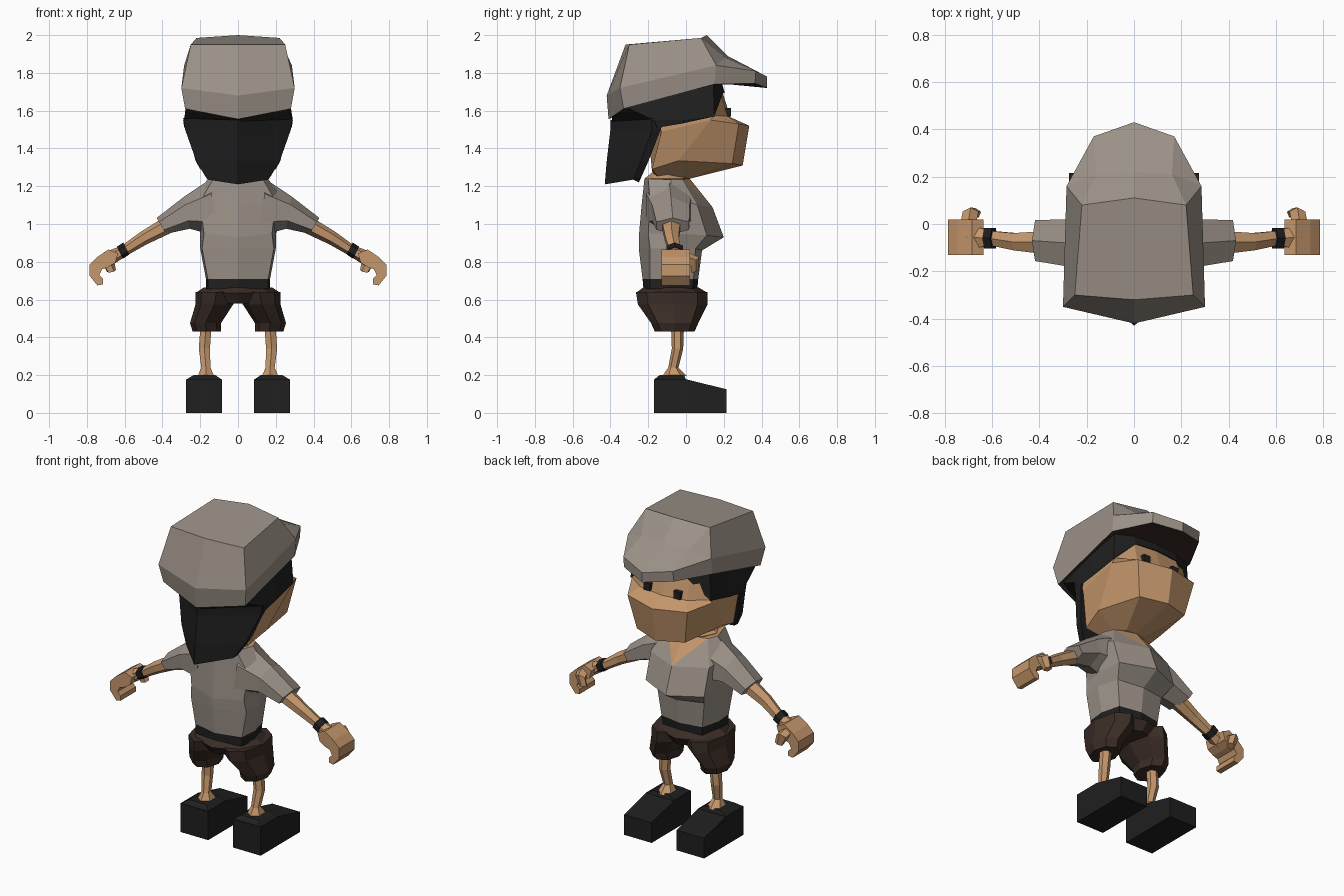
import bpy, bmesh, math
from mathutils import Vector

cube = bpy.data.objects.get("Cube")
if cube:
    bpy.data.objects.remove(cube, do_unlink=True)


def material(name, rgb):
    m = bpy.data.materials.new(name)
    m.use_nodes = True
    m.diffuse_color = (*rgb, 1)
    bsdf = next(n for n in m.node_tree.nodes if n.type == 'BSDF_PRINCIPLED')
    bsdf.inputs["Base Color"].default_value = (*rgb, 1)
    return m


GREY = material("warm_grey_cloth", (0.33, 0.285, 0.245))
SKIN = material("skin", (0.56, 0.31, 0.15))
BLACK = material("black", (0.014, 0.014, 0.014))
BROWN = material("dark_brown_cloth", (0.042, 0.025, 0.019))


def loft(name, rings, mats, mirror=False, caps=(True, True)):
    """Bridge closed rings; repeated points merge, mats gives one material per band."""
    if not isinstance(mats, list):
        mats = [mats] * (len(rings) - 1)
    slots = list(dict.fromkeys(mats))
    bm, seen = bmesh.new(), {}

    def vert(p):
        key = tuple(round(c, 4) for c in p)
        if key not in seen:
            seen[key] = bm.verts.new(p)
        return seen[key]

    def face(points, mat):
        vs = list(dict.fromkeys(vert(p) for p in points))
        if len(vs) > 2 and not bm.faces.get(vs):
            bm.faces.new(vs).material_index = slots.index(mat)

    for r0, r1, mat in zip(rings, rings[1:], mats):
        n = len(r0)
        for i in range(n):
            j = (i + 1) % n
            face((r0[i], r0[j], r1[j], r1[i]), mat)
    if caps[0]:
        face(rings[0], mats[0])
    if caps[1]:
        face(rings[-1], mats[-1])
    bmesh.ops.recalc_face_normals(bm, faces=bm.faces)
    mesh = bpy.data.meshes.new(name)
    bm.to_mesh(mesh)
    bm.free()
    for m in slots:
        mesh.materials.append(m)
    ob = bpy.data.objects.new(name, mesh)
    bpy.context.collection.objects.link(ob)
    if mirror:
        ob.modifiers.new("Mirror", 'MIRROR').use_mirror_merge = False


def sym(*half):
    """Full ring from a half ring that starts and ends on the centre plane."""
    return list(half) + [(-x, y, z) for x, y, z in reversed(half[1:-1])]


def oval(c, a, b, n=6):
    """Ring around c; b is the first radius direction, a the second."""
    c, a, b = Vector(c), Vector(a), Vector(b)
    return [tuple(c + b * math.cos(2 * math.pi * i / n) + a * math.sin(2 * math.pi * i / n))
            for i in range(n)]


def flat(x, y, z, rx, ry, n=8):
    return oval((x, y, z), (rx, 0, 0), (0, ry, 0), n)


# Cap with brim
mid_back = [(.285, .16, 1.84), (.30, -.35, 1.72), (0, -.42, 1.68)]
loft("cap", [
    sym((0, .11, 2.0), (.22, .08, 1.985), (.22, .08, 1.985), (.25, -.30, 1.95), (0, -.32, 1.95)),
    sym((0, .22, 1.89), (.16, .21, 1.88), *mid_back),
    sym((0, .43, 1.78), (.17, .37, 1.81), *mid_back),
    sym((0, .43, 1.72), (.17, .365, 1.745), (.285, .15, 1.74), (.28, -.33, 1.61), (0, -.41, 1.555)),
    sym((0, .18, 1.75), (.14, .17, 1.745), (.25, .14, 1.735), (.24, -.30, 1.62), (0, -.34, 1.59)),
], [GREY, GREY, GREY, BROWN], caps=(True, False))

# Hair: a band around the head and a long wedge at the back
loft("hair_band", [
    sym((0, .185, 1.77), (.15, .175, 1.77), (.25, .14, 1.76), (.25, -.05, 1.72), (.25, -.28, 1.66), (0, -.37, 1.62)),
    sym((0, .195, 1.73), (.15, .185, 1.73), (.265, .145, 1.73), (.27, -.05, 1.68), (.265, -.30, 1.61), (0, -.39, 1.57)),
    sym((0, .205, 1.695), (.15, .195, 1.69), (.275, .15, 1.57), (.285, -.02, 1.55), (.29, -.17, 1.55), (0, -.395, 1.54)),
    sym((0, .20, 1.694), (.15, .19, 1.689), (.27, .145, 1.568), (.28, -.03, 1.53), (.285, -.15, 1.51), (0, -.395, 1.50)),
], BLACK, caps=(False, False))
loft("hair_back", [
    sym((0, -.12, 1.55), (.285, -.12, 1.55), (.29, -.18, 1.56), (0, -.40, 1.55)),
    sym((0, -.14, 1.50), (.28, -.13, 1.51), (.28, -.18, 1.50), (0, -.40, 1.50)),
    sym((0, -.21, 1.33), (.22, -.20, 1.33), (.22, -.24, 1.33), (0, -.42, 1.33)),
    sym((0, -.25, 1.22), (.165, -.24, 1.24), (.16, -.28, 1.235), (0, -.43, 1.21)),
], BLACK)

# Head with a protruding muzzle
loft("head", [
    sym((0, .18, 1.74), (.15, .17, 1.74), (.245, .14, 1.73), (.25, -.20, 1.64), (0, -.22, 1.64)),
    sym((0, .235, 1.565), (.16, .22, 1.57), (.265, .15, 1.575), (.27, -.15, 1.53), (0, -.2, 1.53)),
    sym((0, .335, 1.52), (.205, .28, 1.53), (.27, .13, 1.55), (.265, -.13, 1.49), (0, -.2, 1.49)),
    sym((0, .30, 1.31), (.165, .245, 1.32), (.225, -.04, 1.335), (.20, -.18, 1.29), (0, -.18, 1.28)),
    sym((0, .02, 1.24), (.07, .02, 1.24), (.10, -.05, 1.25), (.09, -.15, 1.25), (0, -.16, 1.25)),
], SKIN)
loft("neck", [flat(0, -.09, 1.28, .09, .08), flat(0, -.10, 1.24, .14, .12),
              flat(0, -.10, 1.20, .12, .10)], SKIN)

# Eyes
loft("eye", [[(x, y, z) for x, z in ((.08, 1.57), (.125, 1.57), (.125, 1.615), (.08, 1.615))]
             for y in (.19, .238)], BLACK, mirror=True)

# Shirt with belt band and open V neckline
collar = [(.135, -.02, 1.235), (.16, -.08, 1.235), (.13, -.20, 1.24), (0, -.22, 1.24)]
loft("shirt", [
    sym((0, .06, .655), (.135, .035, .655), (.17, -.08, .655), (.16, -.19, .655), (0, -.225, .655)),
    sym((0, .065, .71), (.14, .04, .71), (.17, -.08, .71), (.16, -.19, .71), (0, -.23, .71)),
    sym((0, .085, .86), (.16, .05, .87), (.20, -.08, .87), (.19, -.19, .87), (0, -.25, .87)),
    sym((0, .20, .93), (.20, .11, .94), (.20, -.06, .95), (.18, -.20, .95), (0, -.25, .93)),
    sym((0, .14, 1.09), (.20, .06, 1.10), (.24, -.08, 1.15), (.20, -.19, 1.12), (0, -.235, 1.10)),
    sym((0, .14, 1.09), *collar),
    sym((0, .02, 1.24), *collar),
], [BLACK, GREY, GREY, GREY, GREY, SKIN])

# Arms
loft("sleeve", [
    oval((.13, -.09, 1.085), (0, .14, 0), (.02, 0, .15)),
    oval((.27, -.08, 1.06), (0, .115, 0), (.015, 0, .085)),
    oval((.405, -.07, .99), (0, .10, 0), (.026, 0, .042)),
], GREY, mirror=True)
loft("arm", [
    oval((.38, -.078, .99), (0, .055, 0), (.02, 0, .04)),
    oval((.50, -.075, .925), (0, .042, 0), (.018, 0, .032)),
    oval((.60, -.06, .86), (0, .035, 0), (.015, 0, .025)),
    oval((.69, -.055, .815), (0, .06, 0), (.02, 0, .035)),
], SKIN, mirror=True)
loft("wristband", [
    oval((.592, -.06, .87), (0, .05, 0), (.016, 0, .032)),
    oval((.625, -.06, .848), (0, .05, 0), (.016, 0, .032)),
], BLACK, mirror=True)

# Hands: curled finger block and thumb
curl = [(.635, .845), (.685, .865), (.745, .825), (.785, .785), (.785, .725), (.745, .675),
        (.715, .68), (.715, .71), (.735, .73), (.72, .76), (.69, .77), (.65, .795)]
loft("hand", [[(x, y, z) for x, z in curl] for y in (-.13, .02)], SKIN, mirror=True)
loft("thumb", [
    oval((.70, .00, .82), (.035, 0, 0), (0, .01, .03), 5),
    oval((.69, .045, .80), (.035, 0, 0), (0, .025, .025), 5),
    oval((.67, .045, .75), (.025, 0, -.005), (0, .022, .006), 5),
], SKIN, mirror=True)

# Shorts: hips and two baggy legs
loft("shorts_hips", [
    flat(0, -.08, .665, .18, .145),
    flat(0, -.075, .635, .225, .19),
    flat(0, -.075, .58, .17, .15),
], BROWN)
loft("shorts_leg", [
    flat(.115, -.075, .64, .11, .19),
    flat(.125, -.07, .575, .10, .185),
    flat(.172, -.06, .475, .082, .125),
    flat(.165, -.06, .43, .075, .105),
], BROWN, mirror=True)

# Legs and shoes
loft("leg", [
    flat(.17, -.045, .45, .034, .034, 6),
    flat(.178, -.045, .34, .034, .03, 6),
    flat(.17, -.067, .24, .028, .027, 6),
    flat(.17, -.06, .195, .05, .065, 6),
], SKIN, mirror=True)


def shoe_ring(x0, x1, y0, z0, y1, z1, y2, z2):
    return [(x0, y0, z0), (x1, y0, z0), (x1, y1, z1), (x1, y2, z2), (x0, y2, z2), (x0, y1, z1)]


loft("shoe", [
    shoe_ring(.085, .275, -.17, 0, 0, 0, .215, 0),
    shoe_ring(.085, .275, -.17, .178, 0, .178, .215, .125),
], BLACK, mirror=True)
loft("shoe_collar", [
    [(x0, y0, z), (x1, y0, z), (x1, y1, z), (x0, y1, z)]
    for x0, x1, y0, y1, z in ((.085, .275, -.17, 0, .176), (.12, .235, -.14, -.01, .2))
], BLACK, mirror=True)
